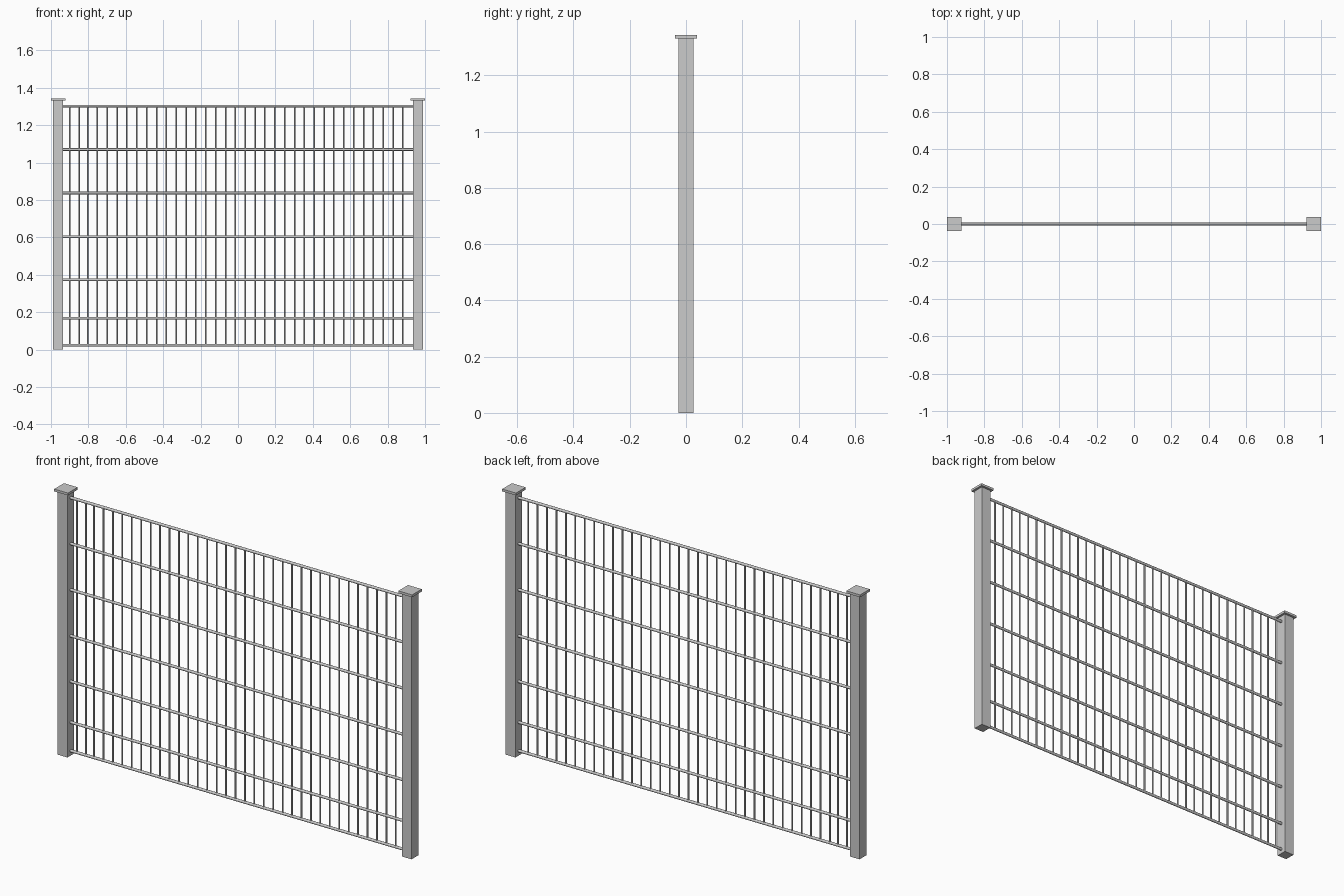
import bpy
import math

if "Cube" in bpy.data.objects:
    bpy.data.objects.remove(bpy.data.objects["Cube"])


def box(name, center, size):
    bpy.ops.mesh.primitive_cube_add(size=1, location=center)
    ob = bpy.context.object
    ob.name = name
    ob.scale = size
    bpy.ops.object.transform_apply(location=False, rotation=False, scale=True)
    return ob


def rod(name, center, radius, length, sides, along_x=False):
    rot = (0, math.pi / 2, 0) if along_x else (0, 0, 0)
    bpy.ops.mesh.primitive_cylinder_add(vertices=sides, radius=radius, depth=length,
                                        location=center, rotation=rot)
    ob = bpy.context.object
    ob.name = name
    bpy.ops.object.shade_smooth_by_angle(angle=math.radians(50))
    return ob


POST_X = 0.9615

# square posts with flat overhanging caps
for side, sx in (("left", -1), ("right", 1)):
    box(f"{side}_post", (sx * POST_X, 0, 0.6655), (0.054, 0.054, 1.331))
    box(f"{side}_post_cap", (sx * POST_X, 0, 1.337), (0.077, 0.077, 0.012))

# horizontal rails between the posts
RAILS = (0.024, 0.168, 0.374, 0.604, 0.837, 1.07, 1.302)
for i, z in enumerate(RAILS):
    rod(f"rail_{i + 1}", (0, 0, z), 0.007, 2 * (POST_X - 0.026), 12, along_x=True)

# thin upright bars, evenly spaced apart from the two nearest the left post
bars = [-0.90, -0.85] + [0.882 - 0.0527 * k for k in range(32, -1, -1)]
low, high = RAILS[0], RAILS[-1]
for i, x in enumerate(bars):
    rod(f"upright_bar_{i + 1}", (x, 0, (low + high) / 2), 0.004, high - low, 8)
